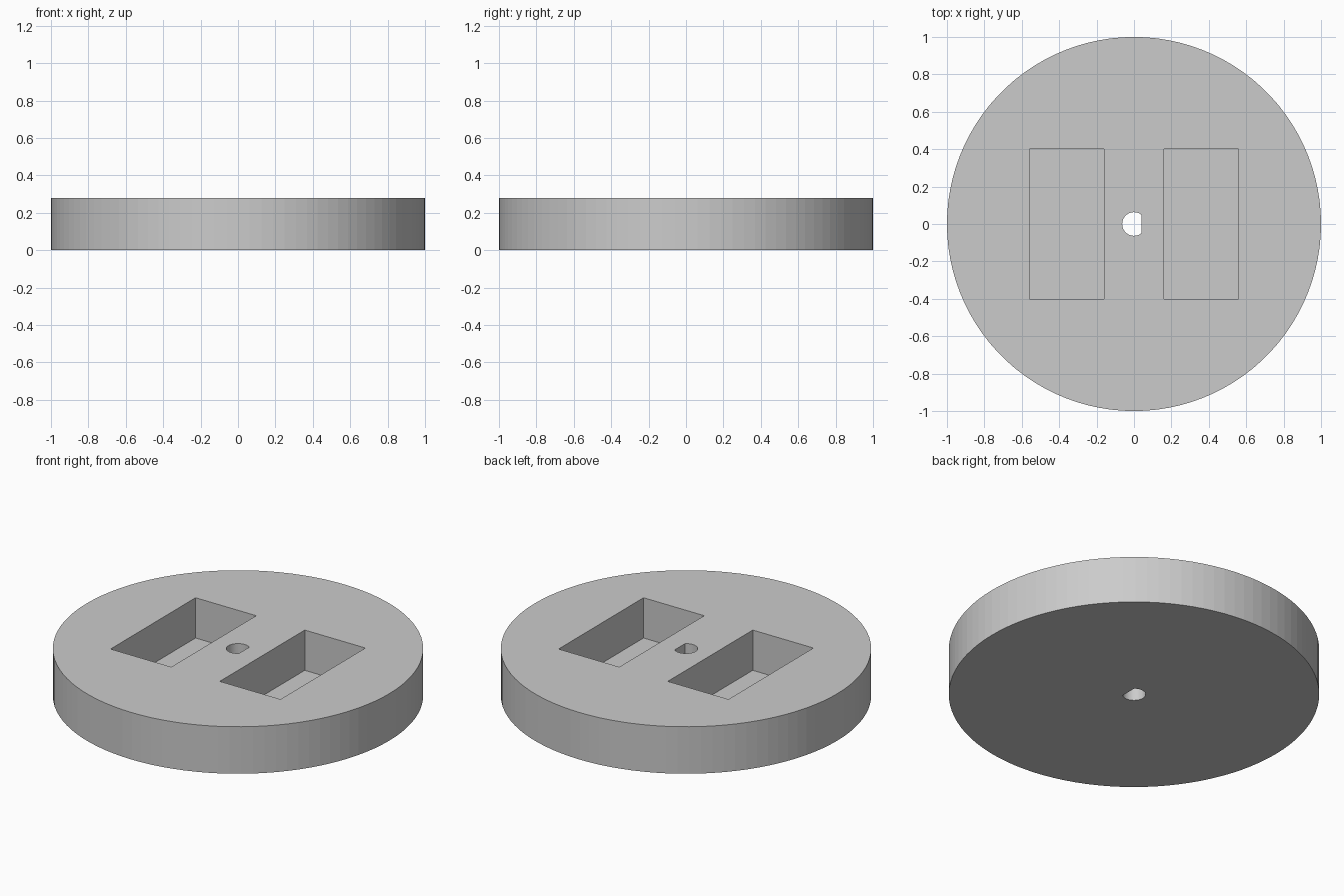
import bpy
import bmesh
import math

HEIGHT = 0.28
POCKET_FLOOR = 0.04
BORE_RADIUS = 0.063
BORE_FLAT = 0.04

if "Cube" in bpy.data.objects:
    bpy.data.objects.remove(bpy.data.objects["Cube"], do_unlink=True)

# Plain grey material
grey = bpy.data.materials.new("light_grey")
grey.use_nodes = True
grey.diffuse_color = (0.6, 0.6, 0.6, 1)
grey.node_tree.nodes["Principled BSDF"].inputs["Base Color"].default_value = (0.6, 0.6, 0.6, 1)


def prism(name, outline, bottom, top):
    """Extrude a flat outline between two heights."""
    bm = bmesh.new()
    face = bm.faces.new([bm.verts.new((x, y, bottom)) for x, y in outline])
    rise = bmesh.ops.extrude_face_region(bm, geom=[face])
    verts = [v for v in rise["geom"] if isinstance(v, bmesh.types.BMVert)]
    bmesh.ops.translate(bm, verts=verts, vec=(0, 0, top - bottom))
    bmesh.ops.recalc_face_normals(bm, faces=bm.faces)
    mesh = bpy.data.meshes.new(name)
    bm.to_mesh(mesh)
    bm.free()
    mesh.materials.append(grey)
    obj = bpy.data.objects.new(name, mesh)
    bpy.context.collection.objects.link(obj)
    return obj


def arc(radius, start, end, count):
    step = (end - start) / count
    return [(radius * math.cos(start + i * step), radius * math.sin(start + i * step))
            for i in range(count + 1)]


# Round disc
disc = prism("disc", arc(1, 0, math.tau, 100)[:-1], 0, HEIGHT)

# Rectangular pockets on either side, open at the top
cutters = []
for side, label in ((1, "left"), (-1, "right")):
    corners = [(side * x, y) for x, y in ((0.16, -0.4), (0.56, -0.4), (0.56, 0.4), (0.16, 0.4))]
    cutters.append(prism(label + "_pocket_cutter", corners, POCKET_FLOOR, HEIGHT + 0.1))

# D-shaped shaft bore right through the middle, flat towards +x
flat_angle = math.acos(BORE_FLAT / BORE_RADIUS)
bore = arc(BORE_RADIUS, flat_angle, math.tau - flat_angle, 48)
cutters.append(prism("bore_cutter", bore, -0.1, HEIGHT + 0.1))

# Cut, then discard the cutters
bpy.context.view_layer.objects.active = disc
for cutter in cutters:
    cutter.hide_render = True
    cut = disc.modifiers.new(cutter.name, "BOOLEAN")
    cut.operation = "DIFFERENCE"
    cut.solver = "EXACT"
    cut.object = cutter
    bpy.ops.object.modifier_apply(modifier=cut.name)
    bpy.data.objects.remove(cutter, do_unlink=True)
